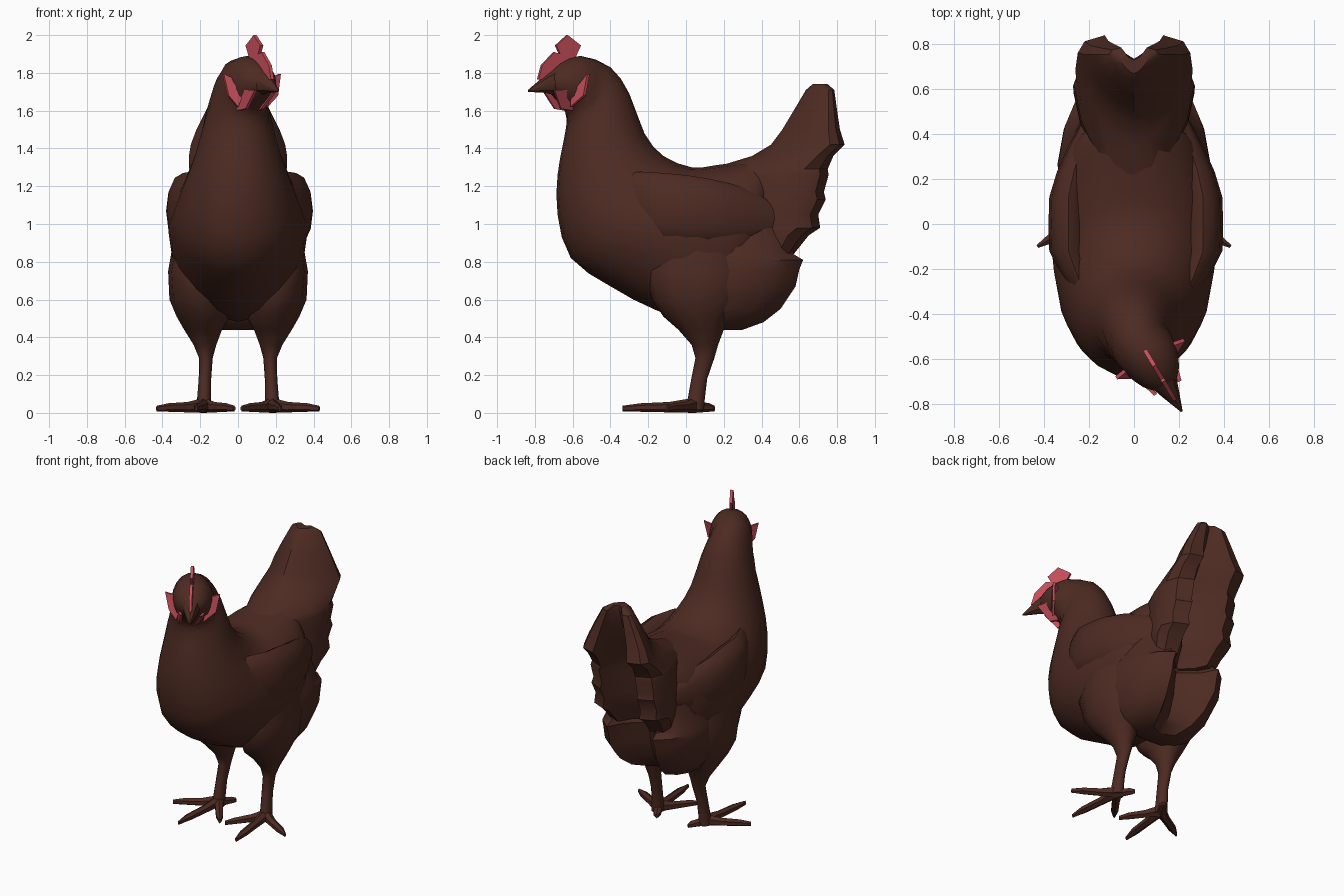
import bpy, bmesh, math
from mathutils import Vector


def material(name, rgb):
    m = bpy.data.materials.new(name)
    m.diffuse_color = (*rgb, 1)
    return m


BROWN = material("brown feathers", (0.075, 0.024, 0.016))
RED = material("red comb", (0.55, 0.075, 0.10))


def turn_head(p):
    # the head looks towards +x: shear everything high and in front
    x, y, z = p
    t = min(1, max(0, (z - 1.5) / 0.15)) * min(1, max(0, (-0.42 - y) / 0.12))
    return (x * (1 - 0.1 * t) + 0.6 * max(0, -0.48 - y) * t, y + 0.5 * x * t, z)


def make(name, verts, faces, mat, angle=40):
    bm = bmesh.new()
    vs = [bm.verts.new(v) for v in verts]
    for f in faces:
        bm.faces.new([vs[i] for i in f])
    bmesh.ops.recalc_face_normals(bm, faces=bm.faces)
    me = bpy.data.meshes.new(name)
    bm.to_mesh(me)
    bm.free()
    me.materials.append(mat)
    ob = bpy.data.objects.new(name, me)
    bpy.context.collection.objects.link(ob)
    bpy.ops.object.select_all(action='DESELECT')
    ob.select_set(True)
    bpy.context.view_layer.objects.active = ob
    bpy.ops.object.shade_smooth_by_angle(angle=math.radians(angle))
    return ob


def loft(name, rings, mat, angle=40):
    n = len(rings[0])
    verts = [p for r in rings for p in r]
    faces = [list(range(n)), list(range(len(verts) - n, len(verts)))]
    for k in range(len(rings) - 1):
        for i in range(n):
            j = (i + 1) % n
            faces.append((k * n + i, k * n + j, (k + 1) * n + j, (k + 1) * n + i))
    return make(name, verts, faces, mat, angle)


def plate(name, pts, offset, mat):
    # flat polygon with a small thickness along offset
    o = Vector(offset)
    a = [turn_head(Vector(p) - o) for p in pts]
    b = [turn_head(Vector(p) + o) for p in pts]
    return loft(name, [a, b], mat, 20)


def smooth_rows(rows, steps=2):
    # Catmull-Rom interpolation of the profile rows
    out = []
    for i in range(len(rows) - 1):
        a, b, c, d = (rows[max(0, min(len(rows) - 1, i + k))] for k in (-1, 0, 1, 2))
        for s in range(steps):
            t = s / steps
            out.append([0.5 * (2 * q + (r - p) * t + (2 * p - 5 * q + 4 * r - u) * t * t
                               + (3 * q - p - 3 * r + u) * t ** 3)
                        for p, q, r, u in zip(a, b, c, d)])
    return out + [rows[-1]]


# body, neck and head: back point (y, z), belly point (y, z), half width
body = [
    (-0.72, 1.80, -0.73, 1.72, 0.04),
    (-0.67, 1.85, -0.69, 1.67, 0.090),
    (-0.56, 1.89, -0.64, 1.61, 0.125),
    (-0.40, 1.83, -0.63, 1.55, 0.14),
    (-0.30, 1.69, -0.65, 1.43, 0.175),
    (-0.22, 1.48, -0.68, 1.26, 0.225),
    (-0.12, 1.36, -0.68, 1.05, 0.285),
    (0.03, 1.30, -0.61, 0.82, 0.34),
    (0.15, 1.31, -0.40, 0.67, 0.365),
    (0.28, 1.33, -0.15, 0.54, 0.365),
    (0.38, 1.35, 0.10, 0.48, 0.335),
    (0.44, 1.34, 0.26, 0.52, 0.28),
    (0.47, 1.25, 0.34, 0.62, 0.20),
    (0.48, 1.10, 0.40, 0.78, 0.10),
]
rings = []
for ty, tz, by, bz, w in smooth_rows(body):
    ring = []
    for i in range(20):
        a = 2 * math.pi * i / 20
        u = 0.5 + 0.5 * math.cos(a)
        ring.append(turn_head((w * math.sin(a), by + (ty - by) * u, bz + (tz - bz) * u)))
    rings.append(ring)
loft("body", rings, BROWN, 50)


def hollow_stack(name, rows, shape):
    # horizontal slices with two rear lobes: z, front y, rear y, half width, notch
    rings = []
    for z, yf, yr, w, notch in rows:
        half = [(fx * w, yf + fy * (yr - yf)) for fx, fy in shape] + [(0.36 * w, yr - 0.5 * notch)]
        ring = [(0, yf, z)] + [(x, y, z) for x, y in half] + [(0, yr - notch, z)]
        ring += [(-x, y, z) for x, y in reversed(half)]
        rings.append(ring)
    loft(name, rings, BROWN, 35)


# tail fan with ragged rear edge
hollow_stack("tail", [
    (1.74, 0.67, 0.75, 0.06, 0.02), (1.71, 0.635, 0.785, 0.11, 0.05),
    (1.60, 0.57, 0.80, 0.17, 0.10), (1.50, 0.51, 0.815, 0.22, 0.17),
    (1.42, 0.45, 0.84, 0.25, 0.24), (1.36, 0.35, 0.78, 0.26, 0.23),
    (1.29, 0.12, 0.75, 0.258, 0.24), (1.26, 0.10, 0.755, 0.268, 0.25),
    (1.17, 0.10, 0.73, 0.262, 0.24), (1.13, 0.10, 0.74, 0.272, 0.25),
    (1.05, 0.10, 0.70, 0.265, 0.23), (0.98, 0.10, 0.71, 0.27, 0.24),
    (0.94, 0.10, 0.65, 0.26, 0.20), (0.84, 0.15, 0.57, 0.23, 0.16)],
    [(0.3, 0.1), (0.6, 0.3), (0.88, 0.55), (1, 0.8), (0.88, 0.93), (0.52, 1)])

# fluff and flanks below the tail
hollow_stack("rump_fluff", [
    (1.00, 0.10, 0.55, 0.28, 0.14), (0.84, 0.0, 0.57, 0.325, 0.18),
    (0.81, 0.0, 0.62, 0.335, 0.21), (0.76, 0.0, 0.60, 0.34, 0.20),
    (0.67, 0.0, 0.58, 0.34, 0.19), (0.55, 0.03, 0.50, 0.30, 0.15),
    (0.48, 0.08, 0.41, 0.25, 0.10), (0.44, 0.14, 0.30, 0.17, 0.04)],
    [(0.6, 0.02), (0.95, 0.2), (1, 0.45), (0.92, 0.7), (0.78, 0.88), (0.52, 1)])

# beak
beak = []
for y, z, w, h in [(-0.66, 1.765, 0.075, 0.09), (-0.75, 1.74, 0.04, 0.045), (-0.835, 1.705, 0.004, 0.006)]:
    beak.append([turn_head((w * math.sin(k * math.pi / 4), y, z + h * math.cos(k * math.pi / 4)))
                 for k in range(8)])
loft("beak", beak, BROWN)

# comb
comb = [(-0.785, 1.765), (-0.765, 1.84), (-0.70, 1.91), (-0.67, 1.90), (-0.69, 1.945), (-0.63, 2.0),
        (-0.56, 1.945), (-0.59, 1.88), (-0.62, 1.84), (-0.68, 1.77)]
plate("comb", [(0, y, z) for y, z in comb], (0.009, 0, 0), RED)

for s, side in ((1, "right"), (-1, "left")):
    # cheek flap and wattle
    plate(side + "_cheek", [(s * 0.10, -0.59, 1.77), (s * 0.168, -0.60, 1.795), (s * 0.145, -0.61, 1.68),
                            (s * 0.085, -0.64, 1.62), (s * 0.08, -0.64, 1.69)],
          (0, 0.007, 0), RED)
    plate(side + "_wattle", [(s * 0.06, -0.73, 1.71), (s * 0.085, -0.65, 1.71),
                             (s * 0.06, -0.62, 1.60), (s * 0.045, -0.68, 1.61)], (0.008, 0, 0), RED)

    # wing: long flattened leaf, y, z, half thickness, half height
    wing = []
    for y, z, t, h in smooth_rows([(-0.46, 1.13, 0.01, 0.06), (-0.34, 1.12, 0.05, 0.15),
                                   (-0.12, 1.08, 0.085, 0.19), (0.12, 1.06, 0.085, 0.18),
                                   (0.34, 1.04, 0.06, 0.14), (0.54, 1.02, 0.01, 0.04)]):
        cx = 0.30 - 0.5 * max(0, -0.15 - y) - 0.3 * max(0, y - 0.15) + 0.008 * s
        wing.append([(s * (cx + t * math.sin(k * math.pi / 6)), y, z + h * math.cos(k * math.pi / 6))
                     for k in range(12)])
    loft(side + "_wing", wing, BROWN, 50)

    # thigh and shank: z, centre x, centre y, radius x, radius y
    leg = [(0.98, 0.23, 0.05, 0.10, 0.20), (0.75, 0.23, 0.06, 0.14, 0.28),
           (0.60, 0.205, 0.06, 0.158, 0.24), (0.51, 0.185, 0.06, 0.14, 0.18),
           (0.44, 0.185, 0.08, 0.10, 0.12), (0.36, 0.175, 0.10, 0.06, 0.07),
           (0.29, 0.17, 0.10, 0.036, 0.05), (0.18, 0.175, 0.07, 0.033, 0.042),
           (0.08, 0.18, 0.055, 0.036, 0.045), (0.015, 0.18, 0.045, 0.042, 0.05)]
    loft(side + "_leg", [[(s * (cx + rx * math.sin(k * math.pi / 6)), cy + ry * math.cos(k * math.pi / 6), z)
                          for k in range(12)] for z, cx, cy, rx, ry in leg], BROWN, 50)

    # toes
    for n, (tx, ty) in enumerate([(0.43, -0.10), (0.22, -0.335), (0.02, -0.17), (0.12, 0.15)]):
        base, tip = Vector((0.18, 0.045, 0)), Vector((tx, ty, 0))
        d = (tip - base).normalized()
        across = Vector((-d.y, d.x, 0))
        toe = []
        for f, r, h in [(0, 0.036, 0.08), (0.35, 0.027, 0.055), (0.75, 0.026, 0.045), (1, 0.008, 0.03)]:
            c = base.lerp(tip, f)
            pts = [c + across * r * math.sin(k * math.pi / 3)
                   + Vector((0, 0, h * (0.5 + 0.5 * math.cos(k * math.pi / 3)))) for k in range(6)]
            toe.append([(s * p.x, p.y, p.z + 0.008 * f) for p in pts])
        loft(f"{side}_toe_{n + 1}", toe, BROWN)
